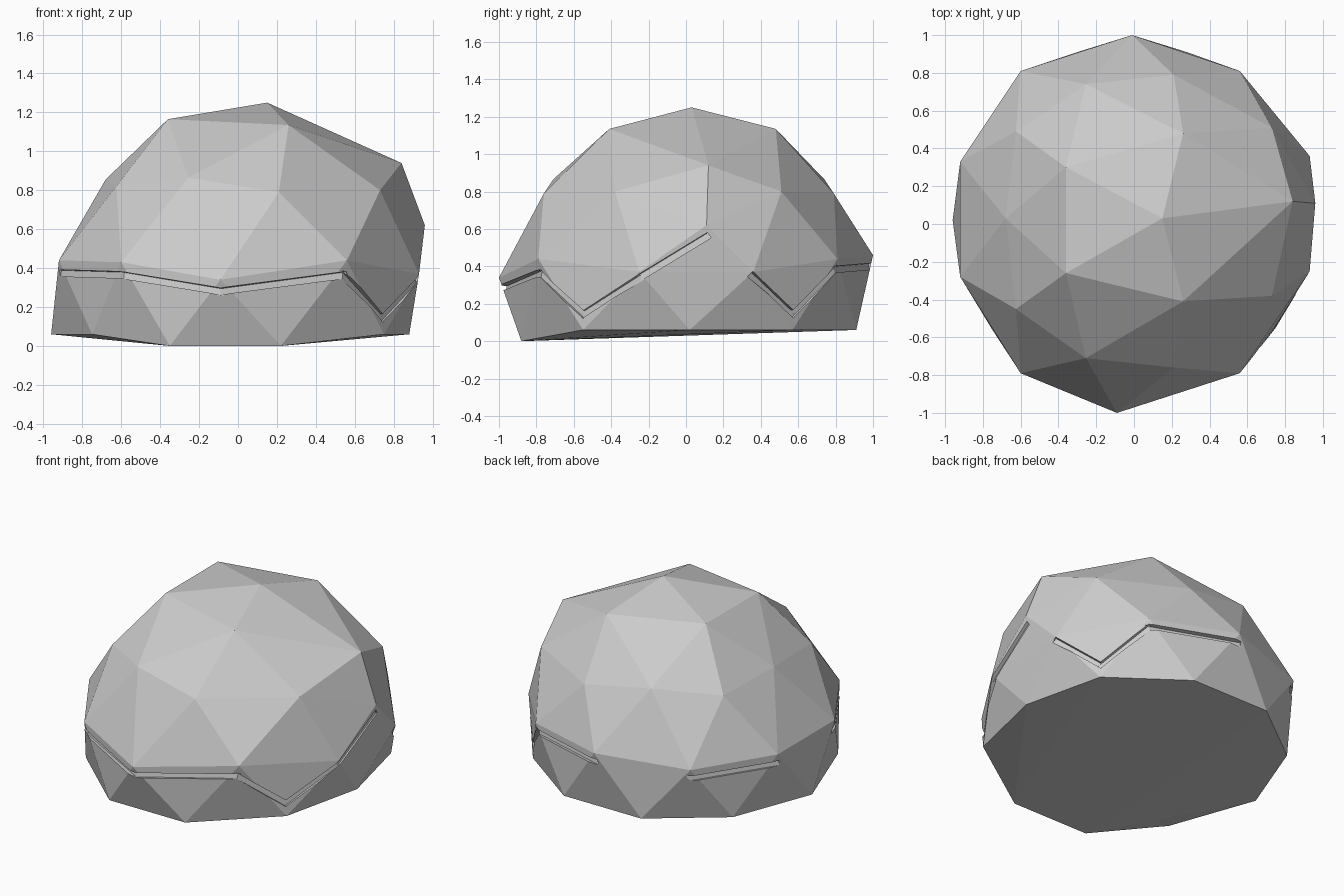
import bpy, bmesh
from mathutils import Vector, Matrix

if "Cube" in bpy.data.objects:
    bpy.data.objects.remove(bpy.data.objects["Cube"])

# Faceted dome shell: mirrored pairs (x, half width, z, centre shift in y)
PAIRS = [
    (-.36, .28, 1.165, .02), (.26, .445, 1.135, .035),
    (.73, .445, .80, .065), (-.255, .725, .865, .015),
    (.21, .775, .79, .015), (-.625, .47, .82, .02),
    (-.92, .305, .44, .025), (-.60, .80, .43, .01),
    (.56, .80, .44, .01), (.93, .305, .37, .055),
    (-.75, .565, .06, .005), (.75, .56, .06, .01),
]
SINGLES = [
    (.15, .03, 1.25), (.84, .12, .94), (.96, .11, .62), (-.68, .03, .855),
    (-.09, -1, .34), (-.01, 1, .46), (-.96, .02, .06), (.88, .02, .06),
    (-.35, -.88, 0), (.22, -.88, 0), (.28, .91, .06), (-.30, .91, .06),
]
points = [(x, c + s * w, z) for x, w, z, c in PAIRS for s in (-1, 1)] + SINGLES


def make_object(name, bm):
    mesh = bpy.data.meshes.new(name)
    bmesh.ops.recalc_face_normals(bm, faces=bm.faces)
    bm.to_mesh(mesh)
    bm.free()
    ob = bpy.data.objects.new(name, mesh)
    bpy.context.collection.objects.link(ob)
    return ob


bm = bmesh.new()
for p in points:
    bm.verts.new(p)
hull = bmesh.ops.convex_hull(bm, input=bm.verts)
loose = [v for v in bm.verts if not v.link_faces]
bmesh.ops.delete(bm, geom=loose, context='VERTS')
dome = make_object("dome_shell", bm)

# Seam grooves following the lower edge of the upper panels
SEAMS = [
    [(-.92, -.28, .375), (-.60, -.79, .365), (-.09, -.985, .28),
     (.55, -.79, .365), (.75, -.555, .145), (.93, -.25, .34), (.96, .11, .56)],
    [(.93, .36, .35), (.75, .575, .145), (.56, .81, .385), (-.01, .995, .40)],
    [(-.60, .81, .37), (-.92, .33, .375)],
]


def seam_bar(bm, a, b, width=.034, depth=.045):
    a, b = Vector(a), Vector(b)
    along = (b - a).normalized()
    mid = (a + b) / 2
    out = Vector((mid.x, mid.y, .15))
    out = (out - along * out.dot(along)).normalized()
    side = along.cross(out)
    rot = Matrix((along, out, side)).transposed().to_4x4()
    size = Matrix.Diagonal(((b - a).length + .03, depth, width, 1))
    bmesh.ops.create_cube(bm, size=1, matrix=Matrix.Translation(mid) @ rot @ size)


bm = bmesh.new()
for path in SEAMS:
    for a, b in zip(path, path[1:]):
        seam_bar(bm, a, b)
cutter = make_object("seam_cutter", bm)
cutter.hide_render = True

mod = dome.modifiers.new("seams", 'BOOLEAN')
mod.operation = 'DIFFERENCE'
mod.object = cutter
mod.solver = 'EXACT'
mod.use_self = True
bpy.context.view_layer.objects.active = dome
bpy.ops.object.modifier_apply(modifier=mod.name)
bpy.data.objects.remove(cutter)
